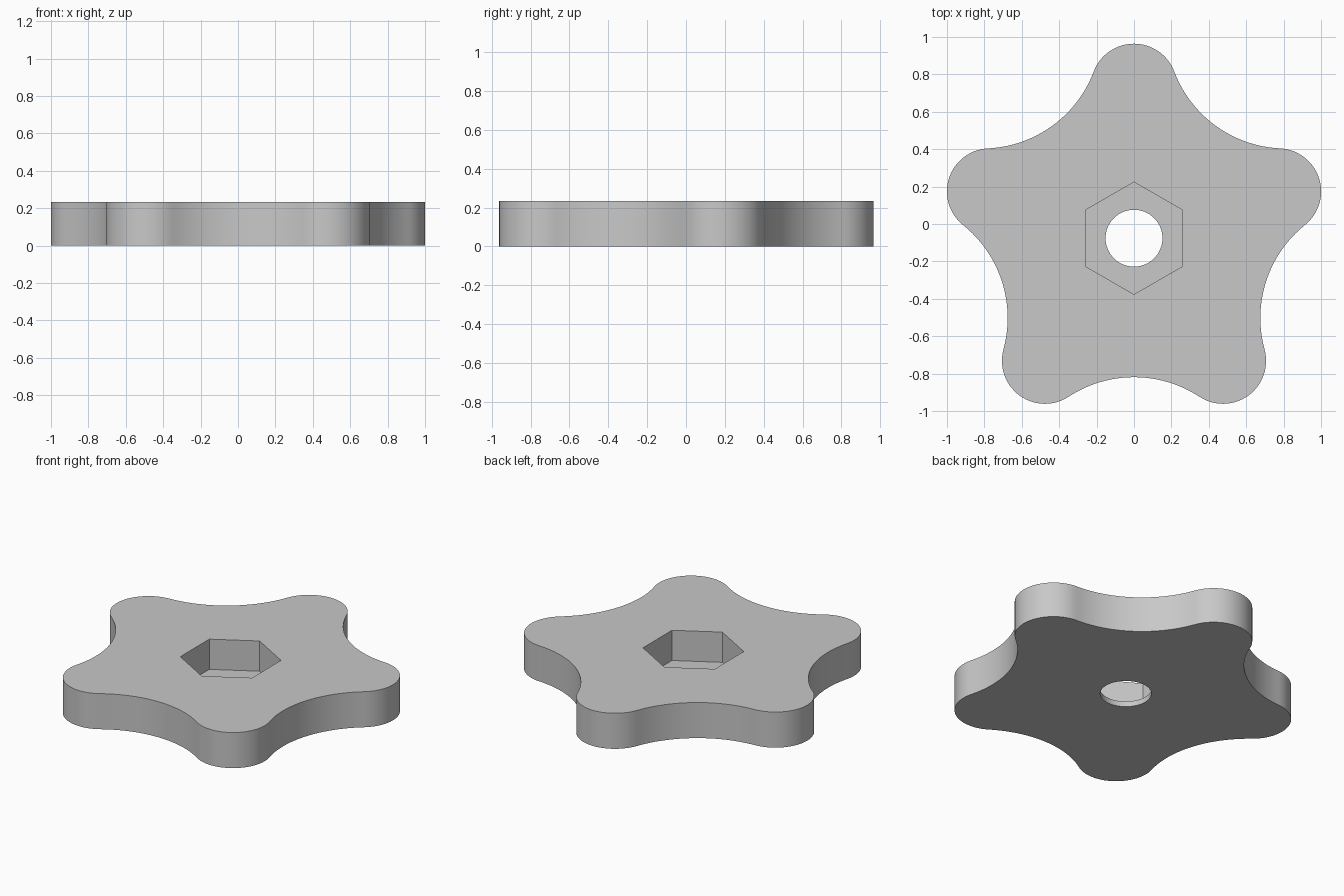
import bpy, bmesh
from math import sin, cos, pi, radians, atan2
from mathutils import Vector

if "Cube" in bpy.data.objects:
    bpy.data.objects.remove(bpy.data.objects["Cube"])

HEIGHT, FLOOR = 0.233, 0.035          # total thickness, pocket floor level
CENTRE = Vector((0, -0.076))          # axis of the knob
LOBES, LOBE_DIST, LOBE_R = 5, 0.81, 0.23
VALLEY_DIST, VALLEY_R = 1.38, 0.637
HEX_R, HOLE_R = 0.30, 0.152


def polar(radius, angle):
    return Vector((radius * cos(angle), radius * sin(angle)))


def arc(centre, radius, start, end, steps):
    return [centre + polar(radius, start + (end - start) * i / steps)
            for i in range(steps)]


def polygon(radius, sides, start=pi / 2):
    return arc(CENTRE, radius, start, start + 2 * pi, sides)


def star_outline():
    """Round lobes joined by tangent concave arcs, counter-clockwise."""
    points = []
    half = pi / LOBES
    # half sweep of each arc, taken from the line joining the two arc centres
    link = polar(VALLEY_DIST, half) - Vector((LOBE_DIST, 0))
    lobe_sweep = atan2(link.y, link.x)
    valley_sweep = lobe_sweep - half
    for i in range(LOBES):
        a = pi / 2 + i * 2 * half
        points += arc(CENTRE + polar(LOBE_DIST, a), LOBE_R,
                      a - lobe_sweep, a + lobe_sweep, 28)
        b = a + half
        points += arc(CENTRE + polar(VALLEY_DIST, b), VALLEY_R,
                      b + pi + valley_sweep, b + pi - valley_sweep, 24)
    return points


bm = bmesh.new()


def ring(points, z):
    verts = [bm.verts.new((p.x, p.y, z)) for p in points]
    return [bm.edges.new((v, verts[(i + 1) % len(verts)]))
            for i, v in enumerate(verts)]


def wall(lower, upper):
    bmesh.ops.bridge_loops(bm, edges=lower + upper)


def plate(outer, inner):
    bmesh.ops.triangle_fill(bm, edges=outer + inner, use_beauty=True)


# Edge loops of the knob, hex pocket and through hole
star, hexagon, circle = star_outline(), polygon(HEX_R, 6), polygon(HOLE_R, 64)
star_low, star_high = ring(star, 0), ring(star, HEIGHT)
hex_low, hex_high = ring(hexagon, FLOOR), ring(hexagon, HEIGHT)
hole_low, hole_high = ring(circle, 0), ring(circle, FLOOR)

# Walls
wall(star_low, star_high)
wall(hex_low, hex_high)
wall(hole_low, hole_high)

# Top, pocket floor and underside
plate(star_high, hex_high)
plate(hex_low, hole_high)
plate(star_low, hole_low)
bmesh.ops.recalc_face_normals(bm, faces=bm.faces[:])

mesh = bpy.data.meshes.new("star_knob")
bm.to_mesh(mesh)
bm.free()
knob = bpy.data.objects.new("star_knob", mesh)
bpy.context.collection.objects.link(knob)

# Plain grey material
grey = bpy.data.materials.new("light_grey")
grey.use_nodes = True
colour = (0.58, 0.58, 0.58, 1)
grey.diffuse_color = colour
for node in grey.node_tree.nodes:
    if node.type == 'BSDF_PRINCIPLED':
        node.inputs["Base Color"].default_value = colour
mesh.materials.append(grey)

bpy.ops.object.select_all(action='DESELECT')
knob.select_set(True)
bpy.context.view_layer.objects.active = knob
bpy.ops.object.shade_smooth_by_angle(angle=radians(30))
